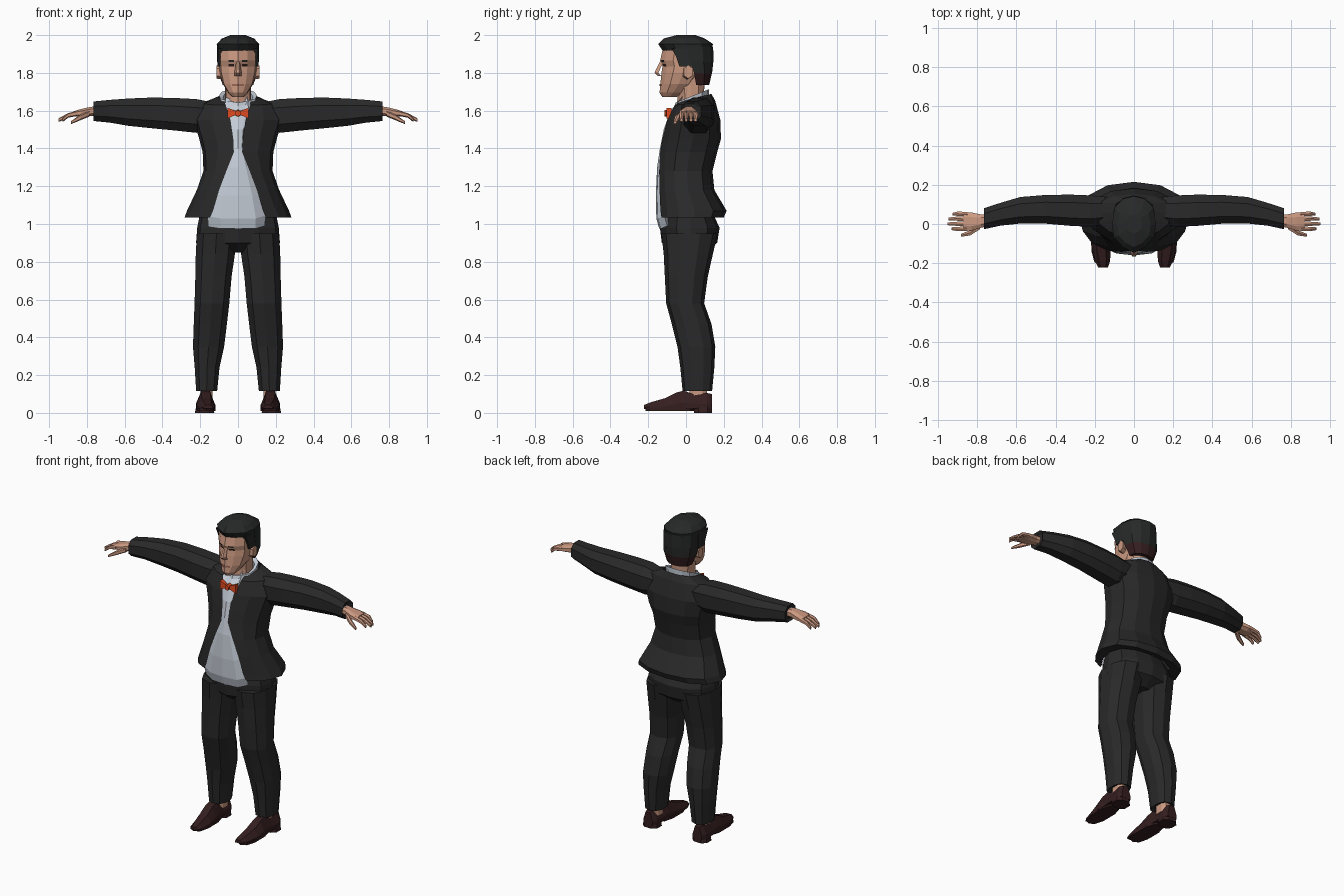
import bpy, bmesh, math
from mathutils import Vector


def mat(name, r, g, b):
    m = bpy.data.materials.new(name)
    m.diffuse_color = (r, g, b, 1)
    return m


SUIT = mat("charcoal suit", .022, .022, .022)
HAIR = mat("black hair", .02, .021, .021)
SHIRT = mat("pale shirt", .56, .61, .68)
SKIN = mat("skin", .60, .32, .22)
LIP = mat("lip brown", .30, .13, .09)
DARK = mat("eye dark", .03, .015, .012)
BOW = mat("orange red", .75, .07, .015)
SHOE = mat("dark maroon leather", .035, .013, .014)


def loft(name, rings, m, closed=True, caps=True):
    """Skin a list of equal-length point rings."""
    bm = bmesh.new()
    rows = [[bm.verts.new(p) for p in r] for r in rings]
    n = len(rows[0])
    for a, b in zip(rows, rows[1:]):
        for i in range(n if closed else n - 1):
            j = (i + 1) % n
            bm.faces.new((a[i], a[j], b[j], b[i]))
    if caps:
        bm.faces.new(rows[0])
        bm.faces.new(rows[-1])
    bmesh.ops.remove_doubles(bm, verts=bm.verts, dist=.0005)
    bmesh.ops.recalc_face_normals(bm, faces=bm.faces)
    me = bpy.data.meshes.new(name)
    bm.to_mesh(me)
    bm.free()
    me.materials.append(m)
    ob = bpy.data.objects.new(name, me)
    bpy.context.collection.objects.link(ob)
    return ob


def section(z, f, rx, b, ox=0, tilt=0, start=0):
    """Body slice from front y=f round to back y=b, mirrored in x."""
    d = b - f
    half = [(ox, f), (ox + (rx - ox) * .5, f + .1 * d), (rx * .92, f + .28 * d),
            (rx, f + .52 * d), (rx * .87, b - .2 * d), (rx * .5, b - .05 * d), (0, b)][start:]
    pts = half + [(-x, y) for x, y in reversed(half[:-1])]
    return [Vector((x, y, z + tilt * y)) for x, y in pts]


def oval(axis, c, u, v, n=8, p=.8):
    """Rounded-square ring around point c, across the given axis."""
    out = []
    for i in range(n):
        t = 2 * math.pi * (i + .5) / n
        a = u * math.copysign(abs(math.cos(t)) ** p, math.cos(t))
        b = v * math.copysign(abs(math.sin(t)) ** p, math.sin(t))
        off = {'x': (0, a, b), 'y': (a, 0, b), 'z': (a, b, 0)}[axis]
        out.append(Vector(c) + Vector(off))
    return out


def flip(rings, s):
    return [[Vector((p.x * s, p.y, p.z)) for p in r] for r in rings]


def pair(name, rings, m, **kw):
    for s, side in ((1, "left"), (-1, "right")):
        loft(side + "_" + name, flip(rings, s), m, **kw)


# Jacket, open at the front, with a flared hem turned inward
jacket = [(1.655, -.02, .105, .135, .065, .25), (1.635, -.06, .19, .155, .065, .1),
          (1.55, -.10, .235, .182, .040, 0), (1.45, -.125, .205, .185, .025, 0),
          (1.38, -.137, .187, .165, .022, 0), (1.28, -.142, .183, .14, .062, 0),
          (1.18, -.14, .218, .15, .10, 0), (1.07, -.135, .27, .215, .132, 0),
          (1.035, -.13, .283, .20, .148, 0), (1.045, -.115, .21, .16, .148, 0)]
loft("jacket", [section(*j) for j in jacket], SUIT, closed=False, caps=False)

# Shirt front, bulging through the opening
shirt = [(1.66, .06, -.02, -.03), (1.6, .065, -.065, -.082), (1.5, .045, -.10, -.118),
         (1.4, .035, -.115, -.138), (1.3, .07, -.125, -.153), (1.15, .125, -.125, -.16),
         (1.03, .157, -.115, -.157), (.975, .152, -.10, -.142)]
loft("shirt", [[Vector(p) for p in ((-w - .005, e, z + .01), (-w * .6, y + .008, z), (0, y, z),
                                    (w * .6, y + .008, z), (w - .01, e, z + .015), (0, e + .06, z))]
               for z, w, e, y in shirt], SHIRT)

# Collar and neck
loft("collar", [section(1.58, -.085, .09, .12, tilt=.3), section(1.665, -.055, .10, .122, tilt=.4),
                section(1.66, -.04, .08, .10, tilt=.4), section(1.61, -.04, .075, .10, tilt=.3)],
     SHIRT, caps=False)
loft("neck", [section(1.58, -.05, .07, .095), section(1.68, -.045, .068, .095),
              section(1.79, -.06, .07, .10)], SKIN)

# Bow tie: two flared wings and a knot
pair("bow_wing", [oval('x', (.008, -.098, 1.588), .009, .012, 4),
                  oval('x', (.055, -.09, 1.587), .017, .037, 4)], BOW)
loft("bow_knot", [oval('y', (0, -.115, 1.586), .014, .017, 6),
                  oval('y', (0, -.08, 1.586), .016, .02, 6)], BOW)

# Sleeves
arm = [(.12, .07, 1.575, .07, .07), (.22, .066, 1.572, .085, .095), (.32, .07, 1.58, .085, .092),
       (.45, .075, 1.588, .078, .087), (.58, .07, 1.592, .072, .077),
       (.68, .05, 1.597, .062, .064), (.765, .027, 1.597, .057, .055), (.755, .025, 1.597, .04, .04)]
pair("sleeve", [oval('x', a[:3], a[3], a[4]) for a in arm], SUIT)

# Hands: palm, four bent fingers and a thumb
palm = [(.73, .02, 1.598, .032, .026), (.78, .015, 1.596, .036, .026),
        (.83, .012, 1.588, .05, .022), (.87, .015, 1.583, .048, .015)]
pair("palm", [oval('x', a[:3], a[3], a[4]) for a in palm], SKIN)
for name, y, tip in (("index_finger", -.024, .93), ("middle_finger", .001, .95),
                     ("ring_finger", .026, .945), ("little_finger", .05, .925)):
    pair(name, [oval('x', (.85, y, 1.586), .013, .014, 6), oval('x', (.90, y * 1.05, 1.575), .012, .012, 6),
                oval('x', (tip, y * 1.0, 1.55), .008, .009, 6)], SKIN)
pair("thumb", [oval('x', (.785, -.01, 1.585), .018, .016, 6), oval('x', (.835, -.045, 1.564), .015, .015, 6),
               oval('x', (.883, -.058, 1.537), .008, .008, 6)], SKIN)

# Trousers: hips and two legs
loft("trouser_hips", [section(1.06, -.115, .20, .14), section(.98, -.138, .216, .178),
                      section(.90, -.128, .222, .165), section(.85, -.06, .12, .10)], SUIT)
leg = [(.95, .005, .222, -.13, .168), (.84, .012, .228, -.118, .142), (.72, .03, .23, -.112, .115),
       (.58, .042, .234, -.105, .096), (.47, .055, .238, -.075, .135), (.35, .07, .242, -.045, .155),
       (.24, .095, .232, -.03, .15), (.115, .108, .224, -.018, .138), (.125, .125, .21, 0, .12)]
pair("trouser_leg", [oval('z', ((a + b) / 2, (f + k) / 2, z), (b - a) / 2, (k - f) / 2, 10, .85)
                     for z, a, b, f, k in leg], SUIT)

# Ankles
pair("ankle", [oval('z', (.167, .065, .07), .034, .05), oval('z', (.167, .065, .16), .035, .05)], SKIN)

# Shoes: upper narrowing to the toe, sole and heel block
shoe = [(-.222, .158, .025, .022, .042), (-.19, .16, .038, .018, .055), (-.11, .168, .05, .016, .078),
        (-.05, .172, .048, .018, .108), (-.01, .172, .044, .02, .118), (.04, .174, .045, .022, .098),
        (.11, .176, .046, .022, .105), (.138, .176, .032, .022, .10)]
pair("shoe", [[Vector((x + w * k, y, a + (b - a) * h)) for k, h in
               ((-1, 0), (-1, .35), (-.5, 1), (.5, 1), (1, .35), (1, 0))] for y, x, w, a, b in shoe], SHOE)
pair("shoe_sole", [oval('z', (.168, -.085, z), .052, .13, 10) for z in (.01, .024)], SHOE)
pair("shoe_heel", [oval('z', (.177, .09, z), w, .05) for z, w in ((0, .055), (.035, .047))], SHOE)

# Head
head = [(1.672, -.125, .03, -.05), (1.695, -.14, .052, .0), (1.74, -.136, .08, .05),
        (1.80, -.13, .096, .09), (1.835, -.124, .099, .10), (1.865, -.137, .10, .11), (1.94, -.12, .1, .11)]
loft("head", [section(*h) for h in head], SKIN)
loft("nose", [[Vector((-w, y + .02, z)), Vector((-w * .4, y, z)), Vector((w * .4, y, z)),
               Vector((w, y + .02, z))] for z, w, y in
              ((1.86, .01, -.138), (1.80, .019, -.167), (1.783, .019, -.15))], SKIN)
loft("mouth", [[Vector((x, y + .36 * abs(x), z)) for x in (-.032, 0, .032)]
               for z, y in ((1.742, -.14), (1.73, -.141))], LIP, closed=False, caps=False)
for name, z0, z1, y0, y1, m in (("eye", 1.835, 1.848, -.128, -.133, DARK),
                                ("eyebrow", 1.858, 1.868, -.139, -.141, HAIR)):
    pair(name, [[Vector((x, y + .48 * x, z)) for x in (.02, .05)] for z, y in ((z0, y0), (z1, y1))],
         m, closed=False, caps=False)
pair("ear", [oval('x', (.085, .005, 1.80), .025, .035, 6), oval('x', (.113, .012, 1.805), .025, .035, 6)], SKIN)

# Hair: crown, back, nape and sideburns
crown = [(1.915, -.122, .107, .13), (1.953, -.147, .113, .143), (1.982, -.118, .085, .10), (2.0, -.05, .04, .05)]
loft("hair_crown", [section(*c) for c in crown], HAIR)
back = [section(1.94, -.14, .112, .144, start=3), section(1.86, -.115, .110, .145, start=3),
        section(1.80, -.06, .105, .138, start=3)]
loft("hair_back", back, HAIR, caps=False)
loft("hair_nape", [back[-1], section(1.735, -.02, .08, .122, start=3)], SHOE)
pair("sideburn", [[Vector((x, y, z)) for x, y in ((.085, a), (.107, a), (.109, .03), (.085, .03))]
                  for z, a in ((1.93, -.075), (1.88, -.05), (1.835, -.035))], HAIR)
